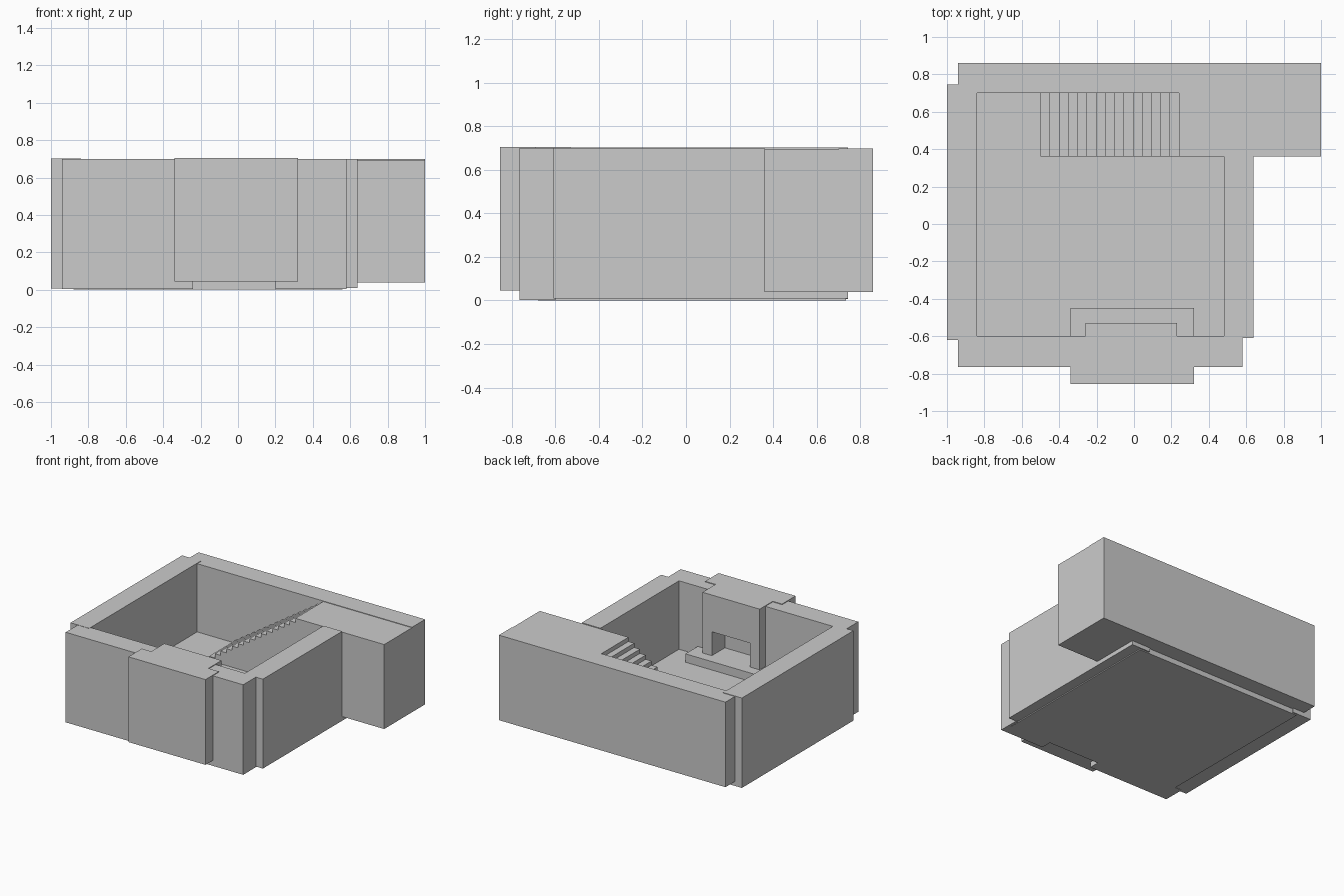
import bpy, bmesh

if "Cube" in bpy.data.objects:
    bpy.data.objects.remove(bpy.data.objects["Cube"])


def prism(name, profile, y0, y1):
    """Extrude an (x, z) outline along y from y0 to y1."""
    bm = bmesh.new()
    face = bm.faces.new([bm.verts.new((x, y0, z)) for x, z in profile])
    ext = bmesh.ops.extrude_face_region(bm, geom=[face])
    verts = [v for v in ext["geom"] if isinstance(v, bmesh.types.BMVert)]
    bmesh.ops.translate(bm, vec=(0, y1 - y0, 0), verts=verts)
    bmesh.ops.recalc_face_normals(bm, faces=bm.faces)
    mesh = bpy.data.meshes.new(name)
    bm.to_mesh(mesh)
    bm.free()
    obj = bpy.data.objects.new(name, mesh)
    bpy.context.collection.objects.link(obj)
    return obj


def box(name, x, y, z):
    return prism(name, [(x[0], z[0]), (x[1], z[0]), (x[1], z[1]), (x[0], z[1])], *y)


def arch(name, x, y, z, hole_x, hole_top):
    """Wall with a rectangular opening cut up from its base."""
    (x0, x1), (z0, z1), (h0, h1) = x, z, hole_x
    return prism(name, [(x0, z0), (h0, z0), (h0, hole_top), (h1, hole_top),
                        (h1, z0), (x1, z0), (x1, z1), (x0, z1)], *y)


FLOOR = 0.17

# Floor slab and walls
box("floor", (-0.88, 0.56), (-0.68, 0.735), (0.0, FLOOR))
box("left_wall", (-1.0, -0.84), (-0.62, 0.745), (0.006, 0.702))
box("back_wall", (-0.94, 1.0), (0.70, 0.86), (0.04, 0.698))
box("right_wall", (0.48, 0.64), (-0.61, 0.361), (0.008, 0.70))
box("right_wall_base", (0.48, 0.64), (0.361, 0.745), (0.008, FLOOR))
arch("front_wall", (-0.94, 0.58), (-0.765, -0.60), (0.003, 0.70), (-0.24, 0.20), 0.46)

# Fireplace: outer stack, inner breast with firebox opening, raised hearth
box("chimney_stack", (-0.34, 0.32), (-0.855, -0.69), (0.045, 0.705))
arch("chimney_breast", (-0.26, 0.23), (-0.69, -0.53), (FLOOR, 0.705), (-0.175, 0.15), 0.42)
box("hearth", (-0.34, 0.32), (-0.69, -0.45), (FLOOR - 0.01, 0.235))

# Staircase rising towards the landing, one stepped profile
steps, x_start, x_end, top = 15, -0.50, 0.24, 0.694
run = (x_end - x_start) / steps
rise = (top - FLOOR) / (steps + 1)
profile = [(1.0, 0.04), (1.0, top)]
for i in range(steps, -1, -1):
    x = x_start + i * run
    profile += [(x, FLOOR + (i + 1) * rise), (x, FLOOR + i * rise)]
profile[-1] = (x_start, 0.04)
prism("stairs_and_landing", profile, 0.36, 0.70)
